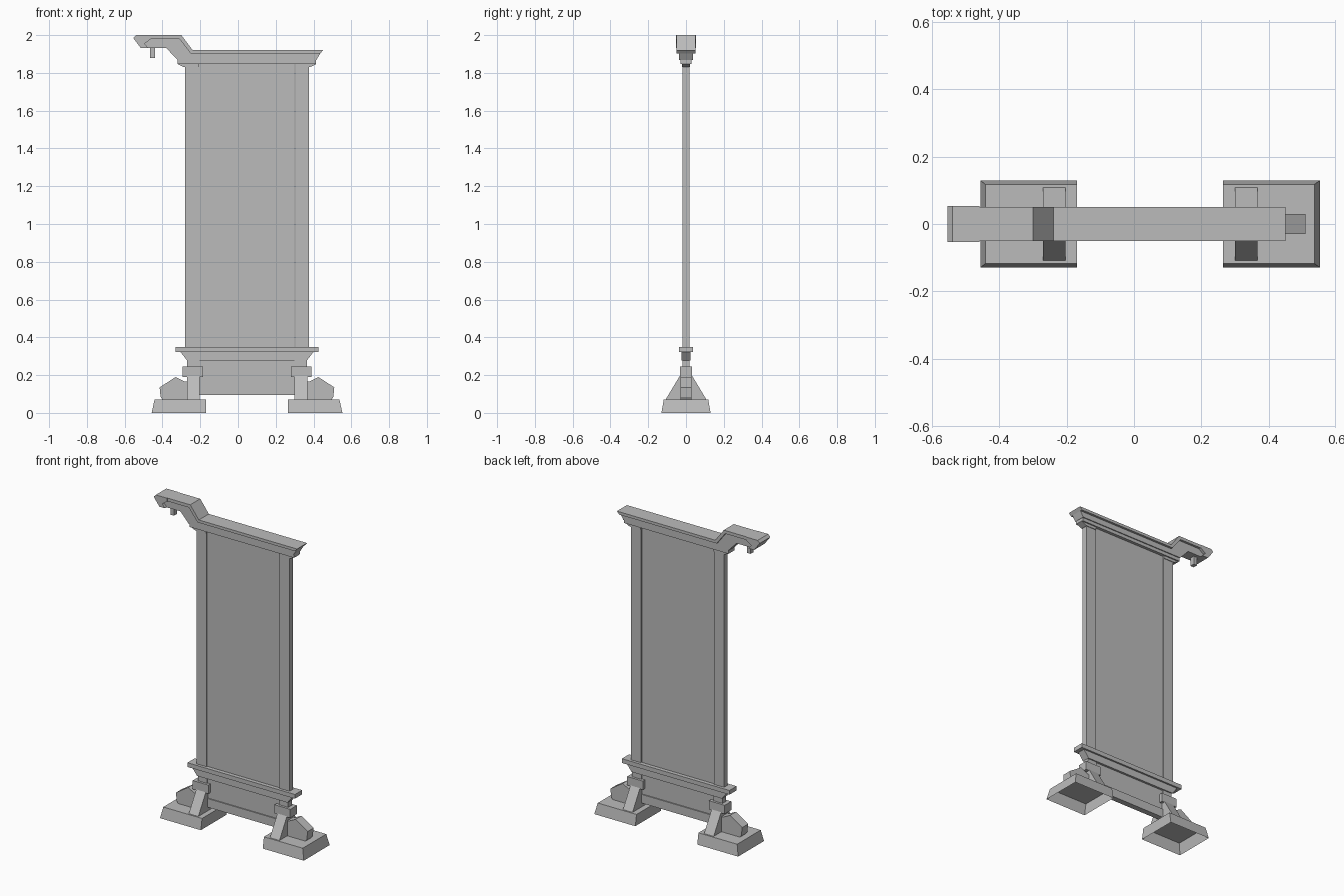
import bpy, bmesh

cube = bpy.data.objects.get("Cube")
if cube:
    bpy.data.objects.remove(cube)

stone = bpy.data.materials.new("plain grey")
stone.use_nodes = True
GREY = (0.5, 0.5, 0.5, 1)
stone.diffuse_color = GREY
stone.node_tree.nodes["Principled BSDF"].inputs["Base Color"].default_value = GREY
MID = 0.0475  # x of the stand's own mirror plane


def finish(name, bm):
    mesh = bpy.data.meshes.new(name)
    bm.to_mesh(mesh)
    bm.free()
    mesh.materials.append(stone)
    obj = bpy.data.objects.new(name, mesh)
    bpy.context.collection.objects.link(obj)


def prism(name, outline, half, axis="y", start=0):
    """Extrude an outline symmetrically along y, or along x from start."""
    bm = bmesh.new()
    if axis == "y":
        verts = [bm.verts.new((a, -half, z)) for a, z in outline]
        shift = (0, 2 * half, 0)
    else:
        verts = [bm.verts.new((start, a, z)) for a, z in outline]
        shift = (half, 0, 0)
    face = bm.faces.new(verts)
    new = bmesh.ops.extrude_face_region(bm, geom=[face])["geom"]
    bmesh.ops.translate(bm, vec=shift, verts=[v for v in new if isinstance(v, bmesh.types.BMVert)])
    bmesh.ops.recalc_face_normals(bm, faces=bm.faces)
    finish(name, bm)


def box(name, x0, x1, z0, z1, half):
    prism(name, [(x0, z0), (x1, z0), (x1, z1), (x0, z1)], half)


def both(name, outline, half):
    """Build a left and a right copy from the right-hand outline."""
    prism("right_" + name, outline, half)
    prism("left_" + name, [(2 * MID - x, z) for x, z in outline], half)


def rect(x0, x1, z0, z1):
    return [(x0, z0), (x1, z0), (x1, z1), (x0, z1)]


# Tall panel between two pillars
box("main_panel", -0.21, 0.30, 0.34, 1.85, 0.011)
both("pillar", rect(-0.28, -0.21, 0.34, 1.84), 0.018)

# Top beam with raised arm: wide cap over a narrower moulding
prism("beam_cap", [(-0.46, 2), (-0.30, 2), (-0.24, 1.92), (0.45, 1.92),
                   (0.435, 1.902), (-0.25, 1.902), (-0.31, 1.98), (-0.46, 1.98)], 0.05)
prism("beam_moulding", [(-0.46, 1.98), (-0.31, 1.98), (-0.25, 1.902), (0.435, 1.902),
                        (0.415, 1.868), (-0.32, 1.868), (-0.38, 1.932),
                        (-0.475, 1.932), (-0.495, 1.955)], 0.036)
prism("arm_head", [(-0.54, 2), (-0.46, 2), (-0.46, 1.98), (-0.495, 1.955),
                   (-0.475, 1.932), (-0.515, 1.932), (-0.555, 1.985)], 0.053)
box("arm_peg", -0.465, -0.44, 1.88, 1.945, 0.015)
box("beam_underside", -0.32, 0.413, 1.847, 1.868, 0.03)
both("pillar_bracket", [(-0.32, 1.847), (-0.285, 1.83), (-0.21, 1.83), (-0.21, 1.847)], 0.022)

# Sill, its moulding and the lower apron
box("sill", -0.33, 0.425, 0.323, 0.35, 0.036)
prism("sill_moulding", [(-0.305, 0.323), (0.40, 0.323), (0.365, 0.278), (-0.27, 0.278)], 0.025)
box("apron_panel", -0.205, 0.30, 0.14, 0.285, 0.011)
box("apron_rail", -0.205, 0.30, 0.095, 0.15, 0.018)

# Feet: posts, collars, sloping braces and outer shoulders
both("post", rect(-0.27, -0.205, 0.07, 0.285), 0.018)
both("collar", rect(-0.295, -0.185, 0.19, 0.245), 0.033)
both("shoulder", [(-0.415, 0.135), (-0.33, 0.19), (-0.28, 0.165), (-0.25, 0.165),
                  (-0.25, 0.07), (-0.40, 0.07), (-0.41, 0.085)], 0.03)
for side, x in (("right", -0.27), ("left", 0.30)):
    prism(side + "_brace", [(-0.108, 0.07), (0.108, 0.07), (0.033, 0.195), (-0.033, 0.195)],
          0.067, "x", x)


# Plinths: tapered shells open underneath
def plinth(name, outer, top_outer, inner):
    bm = bmesh.new()
    rings = []
    for x, y, z in ((outer, 0.13, 0), (top_outer, 0.118, 0.07)):
        rings.append([bm.verts.new(p) for p in ((x, -y, z), (inner, -y, z), (inner, y, z), (x, y, z))])
    low, high = rings
    for i in range(4):
        j = (i + 1) % 4
        bm.faces.new((low[i], low[j], high[j], high[i]))
    bm.faces.new(high)
    if outer > inner:
        bmesh.ops.reverse_faces(bm, faces=bm.faces)
    finish(name, bm)


plinth("right_plinth", -0.457, -0.442, -0.17)
plinth("left_plinth", 0.553, 0.537, 0.265)
